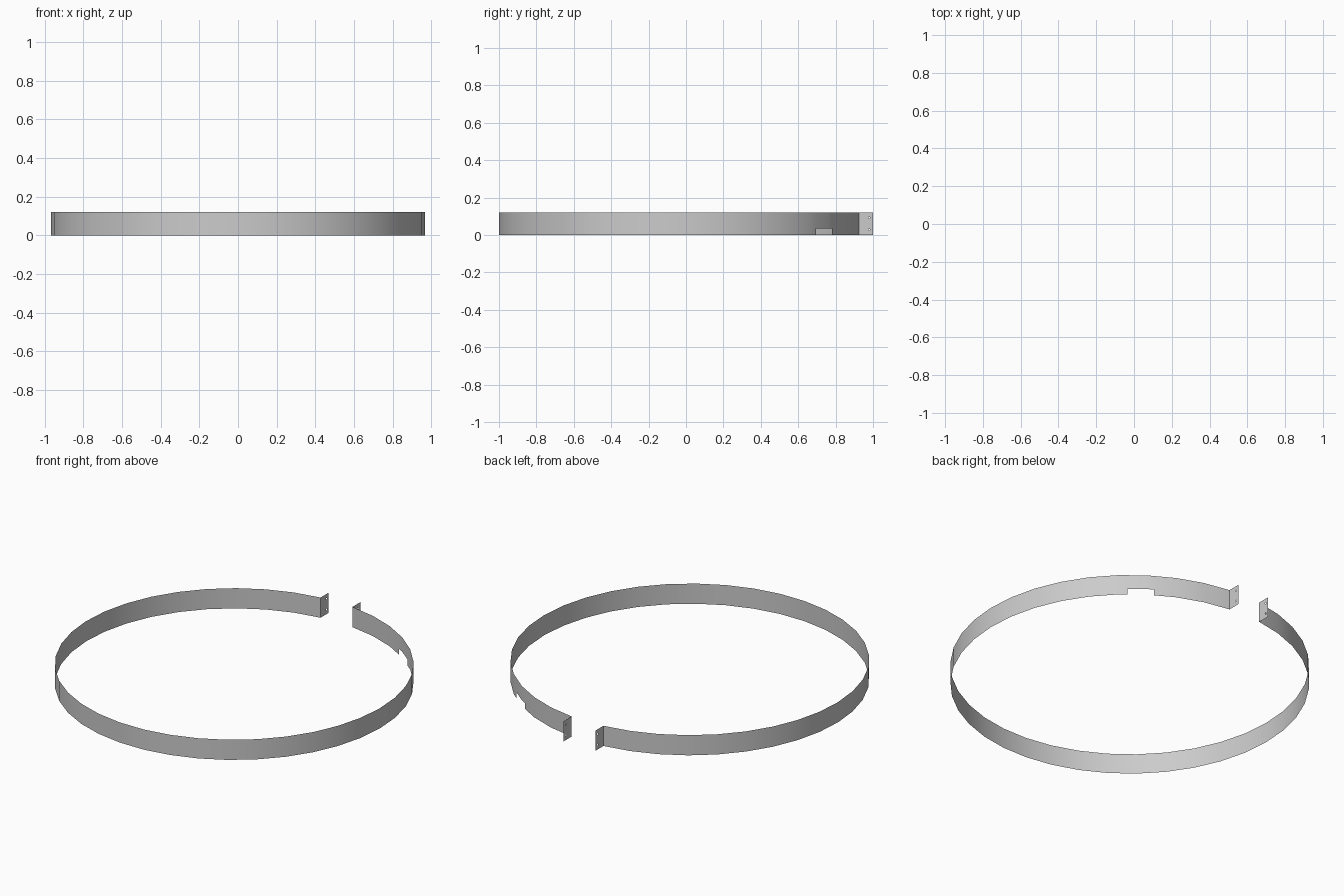
import bpy, bmesh, math
from mathutils import Vector

if "Cube" in bpy.data.objects:
    bpy.data.objects.remove(bpy.data.objects["Cube"], do_unlink=True)

RADIUS, CENTRE_Y, HEIGHT = 0.967, -0.036, 0.12
SEGMENTS = 37
GAP = math.radians(6.2)                       # half of the opening at the back
STEP = (2 * math.pi - 2 * GAP) / SEGMENTS
NOTCH = (math.radians(32.2), math.radians(40.7))
NOTCH_TOP = 0.035

steel = bpy.data.materials.new("grey_steel")
steel.use_nodes = True
steel.diffuse_color = (0.6, 0.6, 0.6, 1)
steel.node_tree.nodes["Principled BSDF"].inputs["Base Color"].default_value = (0.6, 0.6, 0.6, 1)


def finish(bm, name):
    mesh = bpy.data.meshes.new(name)
    bm.to_mesh(mesh)
    bm.free()
    mesh.materials.append(steel)
    obj = bpy.data.objects.new(name, mesh)
    bpy.context.collection.objects.link(obj)
    return obj


def corner(i):
    a = GAP + i * STEP
    return Vector((RADIUS * math.sin(a), CENTRE_Y + RADIUS * math.cos(a), 0))


def on_band(t):
    """Point on the faceted ring, t counted in segments from the left end."""
    i = min(int(t), SEGMENTS - 1)
    return corner(i).lerp(corner(i + 1), t - i)


# Open band of sheet metal, with a rectangular notch in its lower edge
cuts = [(a - GAP) / STEP for a in NOTCH]
stations = sorted(list(range(SEGMENTS + 1)) + cuts)
levels = (0, NOTCH_TOP, HEIGHT)
bm = bmesh.new()
grid = [[bm.verts.new(on_band(t) + Vector((0, 0, z))) for z in levels] for t in stations]
for k in range(len(stations) - 1):
    middle = (stations[k] + stations[k + 1]) / 2
    for row in range(2):
        if row == 0 and cuts[0] < middle < cuts[1]:
            continue
        a, b = grid[k], grid[k + 1]
        face = bm.faces.new((a[row], a[row + 1], b[row + 1], b[row]))
        face.smooth = True
bmesh.ops.delete(bm, geom=[v for v in bm.verts if not v.link_faces], context='VERTS')
finish(bm, "clamp_band")


# Clamping tabs bent outward at the opening, each with two small holes
def tab(name, side):
    bm = bmesh.new()
    x, y0 = side * corner(0).x, corner(0).y
    loops = [[(y0, 0), (1, 0), (1, HEIGHT), (y0, HEIGHT)]]
    for z in (0.028, 0.092):
        loops.append([(0.98 + 0.005 * math.cos(i * math.pi / 4),
                       z + 0.005 * math.sin(i * math.pi / 4)) for i in range(8)])
    for loop in loops:
        verts = [bm.verts.new((x, y, z)) for y, z in loop]
        for i, v in enumerate(verts):
            bm.edges.new((v, verts[i - 1]))
    bmesh.ops.triangle_fill(bm, edges=bm.edges[:], use_beauty=True, normal=(side, 0, 0))
    bm.normal_update()
    for face in bm.faces:
        if face.normal.x * side < 0:
            face.normal_flip()
    finish(bm, name)


tab("left_tab", 1)
tab("right_tab", -1)
